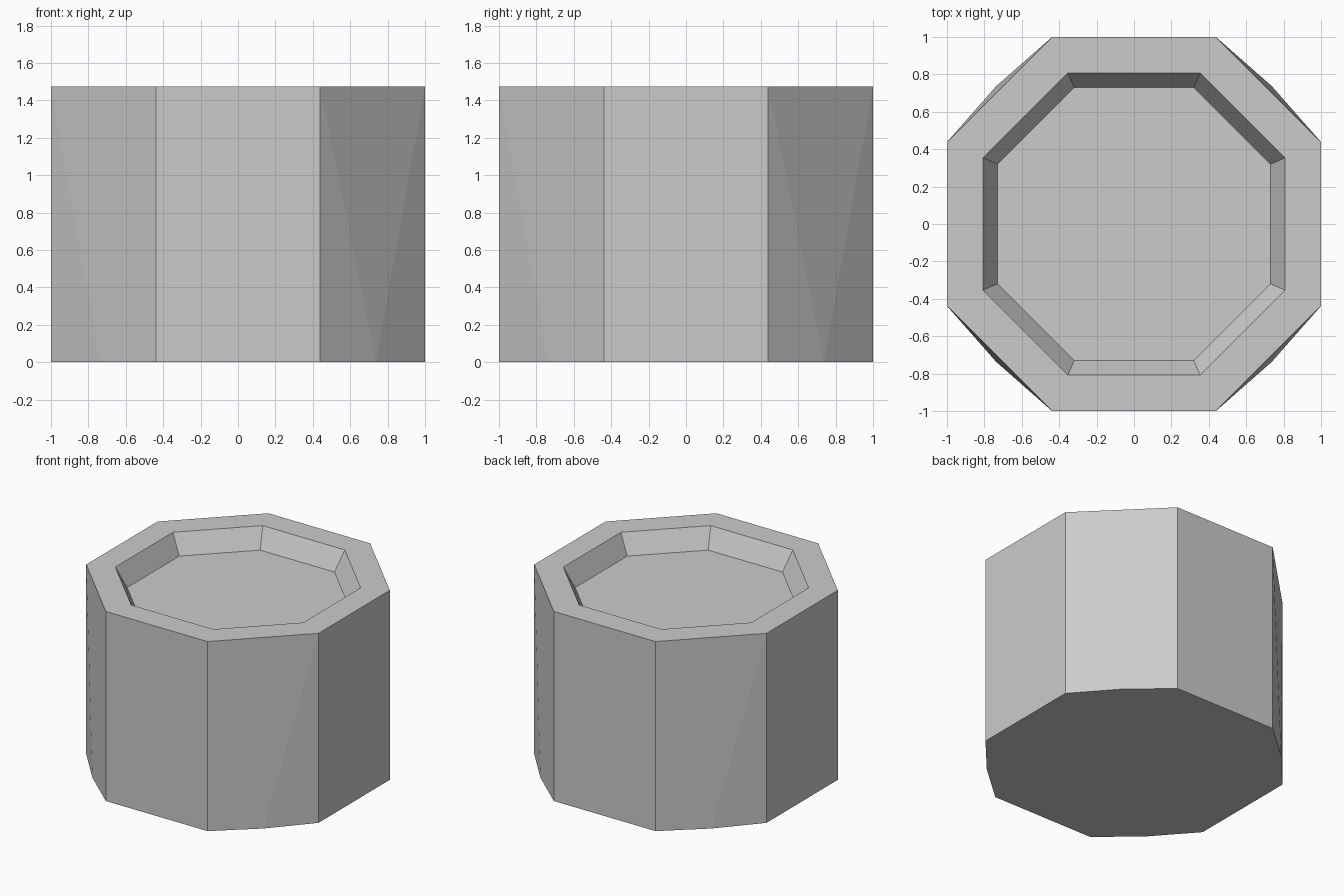
import bpy
import bmesh

cube = bpy.data.objects.get("Cube")
if cube:
    bpy.data.objects.remove(cube, do_unlink=True)

HEIGHT = 1.475
FLOOR = 1.323
CORNER = 0.438   # half length of a straight side, relative to its distance from centre
BULGE = 0.737    # diagonal mid corner of the base

grey = bpy.data.materials.new("plain_grey")
grey.use_nodes = True
colour = (0.6, 0.6, 0.6, 1)
grey.diffuse_color = colour
grey.node_tree.nodes["Principled BSDF"].inputs["Base Color"].default_value = colour

bm = bmesh.new()


def octagon(radius, z):
    """Ring of eight corners, counter-clockwise, one pair per diagonal."""
    c = radius * CORNER
    ring = []
    x, y = radius, c
    for _ in range(4):
        ring += [bm.verts.new((x, y, z)), bm.verts.new((y, x, z) if x * y > 0 and x > 0
                 else (abs(y) * (1 if x > 0 else -1), abs(x) * (1 if y > 0 else -1), z))]
        x, y = -y, x
    return ring


def ordered_octagon(radius, z):
    """Start corner and end corner of each diagonal, turned a quarter at a time."""
    ring = []
    a, b = (radius, radius * CORNER), (radius * CORNER, radius)
    for _ in range(4):
        ring += [bm.verts.new((*a, z)), bm.verts.new((*b, z))]
        a, b = (-a[1], a[0]), (-b[1], b[0])
    return ring


def bridge(lower, upper):
    for i in range(8):
        j = (i + 1) % 8
        bm.faces.new((lower[i], lower[j], upper[j], upper[i]))


base = ordered_octagon(1, 0)
top = ordered_octagon(1, HEIGHT)
rim = ordered_octagon(0.808, HEIGHT)
floor = ordered_octagon(0.73, FLOOR)

# outer wall: flat straight sides, diagonals with a slight bulge at the base
outline = []
mx, my = BULGE, BULGE
for i in range(0, 8, 2):
    a, b, c = base[i], base[i + 1], base[(i + 2) % 8]
    mid = bm.verts.new((mx, my, 0))
    bm.faces.new((a, mid, top[i]))
    bm.faces.new((mid, top[i + 1], top[i]))
    bm.faces.new((mid, b, top[i + 1]))
    bm.faces.new((b, c, top[(i + 2) % 8], top[i + 1]))
    outline += [a, mid, b]
    mx, my = -my, mx

# rim, sloped recess wall, recess floor and underside
bridge(top, rim)
bridge(rim, floor)
bm.faces.new(floor)
bm.faces.new(outline[::-1])
bmesh.ops.recalc_face_normals(bm, faces=bm.faces)

mesh = bpy.data.meshes.new("octagonal_planter")
bm.to_mesh(mesh)
bm.free()
mesh.materials.append(grey)
planter = bpy.data.objects.new("octagonal_planter", mesh)
bpy.context.collection.objects.link(planter)
